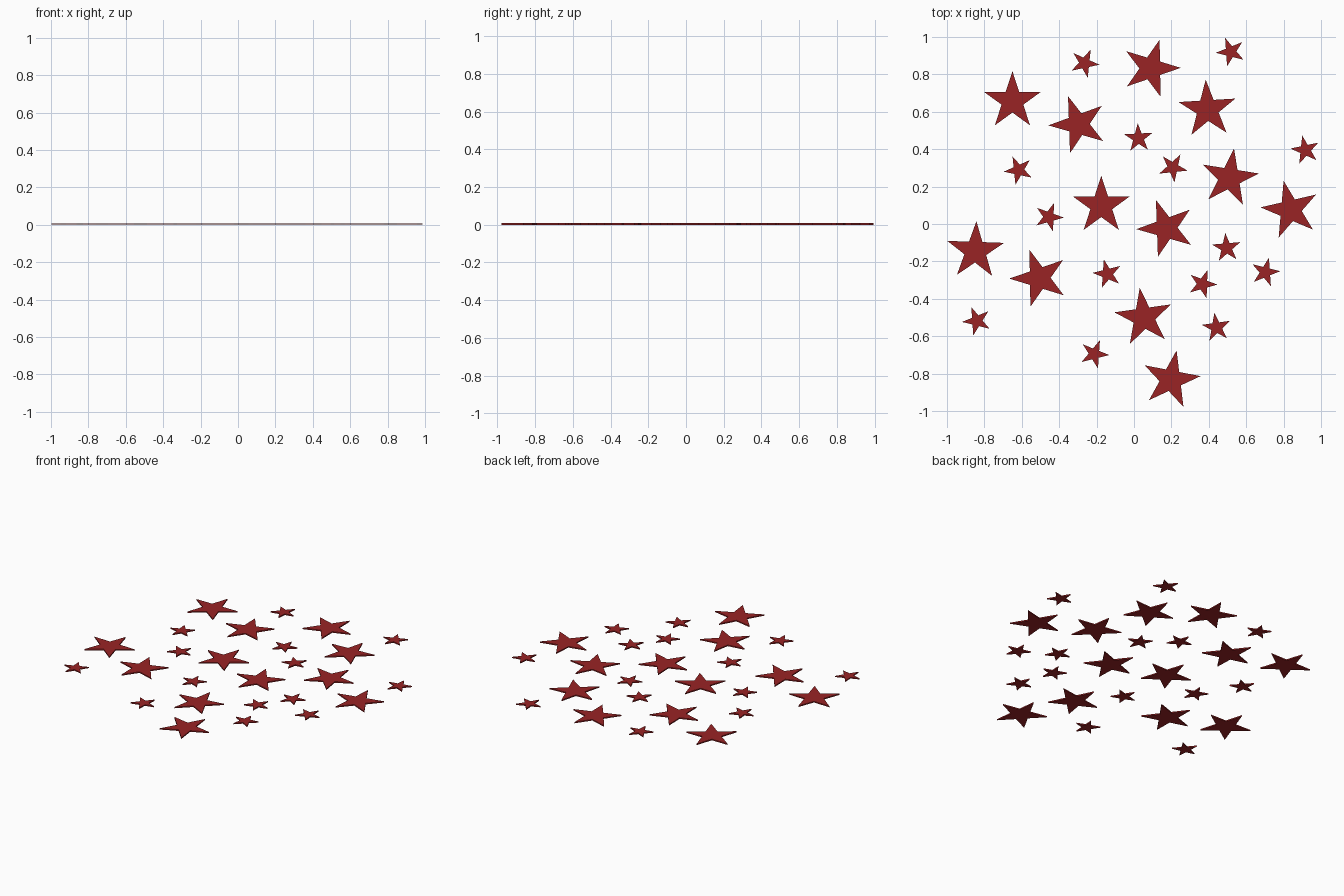
import bpy, bmesh, math

if "Cube" in bpy.data.objects:
    bpy.data.objects.remove(bpy.data.objects["Cube"])

THICK = 0.008
RED = bpy.data.materials.new("dark red")
RED.diffuse_color = (0.32, 0.017, 0.018, 1)
RED.use_nodes = True
RED.node_tree.nodes["Principled BSDF"].inputs["Base Color"].default_value = RED.diffuse_color

# centre x, centre y, turn in degrees
LARGE = [(-0.65, 0.657, 0), (0.09, 0.832, -17), (-0.298, 0.533, 20),
         (0.393, 0.612, 3.5), (0.51, 0.245, -9), (0.836, 0.075, 13),
         (-0.175, 0.098, 0), (0.172, -0.022, 20), (-0.848, -0.145, -2),
         (-0.507, -0.289, 19), (0.053, -0.5, 8), (0.197, -0.833, -11)]
SMALL = [(-0.264, 0.86, -24), (0.517, 0.921, 22), (0.024, 0.459, 3),
         (0.208, 0.302, -30), (0.916, 0.395, 12), (-0.617, 0.288, 24),
         (-0.455, 0.037, -20), (-0.142, -0.267, 14), (0.495, -0.128, 5),
         (0.366, -0.321, -20), (0.702, -0.258, -14), (-0.84, -0.518, 22),
         (0.441, -0.553, 8), (-0.212, -0.695, -22)]


def star(name, x, y, turn, radius):
    """Flat five-pointed star plate with true pentagram proportions."""
    bm = bmesh.new()
    ring = []
    for i in range(10):
        r = radius if i % 2 == 0 else radius * 0.382
        a = math.radians(90 + turn + 36 * i)
        ring.append(bm.verts.new((x + r * math.cos(a), y + r * math.sin(a), 0)))
    face = bm.faces.new(ring)
    top = bmesh.ops.extrude_face_region(bm, geom=[face], use_keep_orig=True)
    for v in top["geom"]:
        if isinstance(v, bmesh.types.BMVert):
            v.co.z = THICK
    bmesh.ops.recalc_face_normals(bm, faces=bm.faces)
    mesh = bpy.data.meshes.new(name)
    bm.to_mesh(mesh)
    bm.free()
    mesh.materials.append(RED)
    bpy.context.collection.objects.link(bpy.data.objects.new(name, mesh))


# scattered large and small stars
for n, (x, y, t) in enumerate(LARGE):
    star(f"large_star_{n + 1}", x, y, t, 0.16)
for n, (x, y, t) in enumerate(SMALL):
    star(f"small_star_{n + 1}", x, y, t, 0.08)
